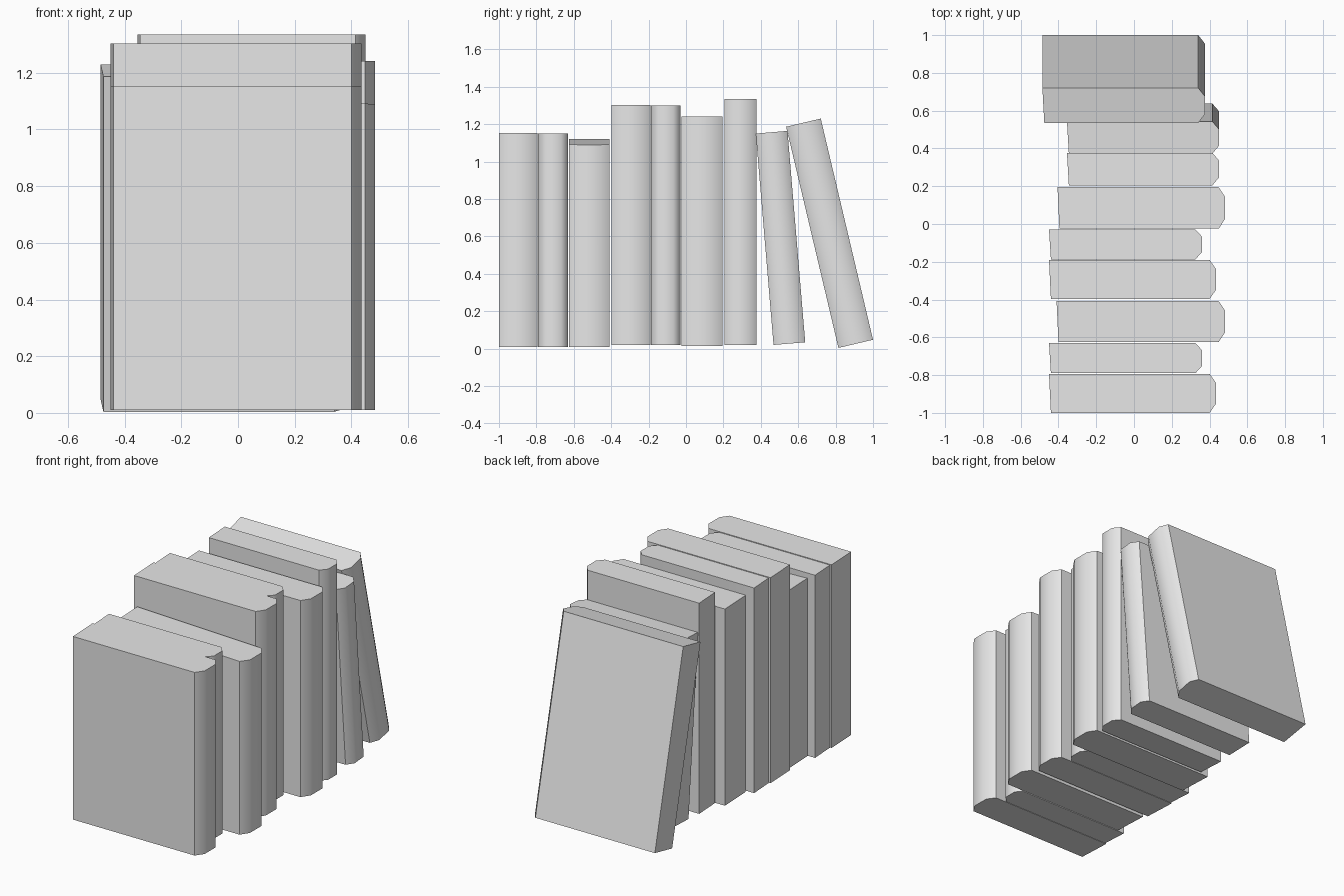
import bpy, bmesh, math
from mathutils import Matrix

if "Cube" in bpy.data.objects:
    bpy.data.objects.remove(bpy.data.objects["Cube"], do_unlink=True)

grey = bpy.data.materials.new("plain_grey")
grey.use_nodes = True
colour = (0.8, 0.8, 0.8, 1)
grey.diffuse_color = colour
grey.node_tree.nodes["Principled BSDF"].inputs["Base Color"].default_value = colour

SPINE_DEPTH = 0.035


def book(name, fore_edge, spine, y, z, thick, height, lean=0, top_slope=0):
    """Closed book: plan outline with a bevelled spine on +x, extruded upwards."""
    bevel = thick * 0.24
    outline = [
        (fore_edge + 0.01, 0),
        (spine - SPINE_DEPTH, 0),
        (spine, bevel),
        (spine, thick - bevel),
        (spine - SPINE_DEPTH, thick),
        (fore_edge, thick),
    ]
    bm = bmesh.new()
    low = [bm.verts.new((px, py, 0)) for px, py in outline]
    high = [bm.verts.new((px, py, height + top_slope * (spine - px)))
            for px, py in outline]
    bm.faces.new(low[::-1])
    bm.faces.new(high)
    for i in range(len(outline)):
        j = (i + 1) % len(outline)
        bm.faces.new((low[i], low[j], high[j], high[i]))
    # Lean about the lower front edge, then stand the book in its place
    place = Matrix.Translation((0, y, z)) @ Matrix.Rotation(math.radians(lean), 4, 'X')
    bm.transform(place)
    mesh = bpy.data.meshes.new(name)
    bm.to_mesh(mesh)
    bm.free()
    mesh.materials.append(grey)
    obj = bpy.data.objects.new(name, mesh)
    bpy.context.collection.objects.link(obj)
    # Rounded spine shading, crisp covers
    bpy.ops.object.select_all(action='DESELECT')
    obj.select_set(True)
    bpy.context.view_layer.objects.active = obj
    bpy.ops.object.shade_smooth_by_angle(angle=math.radians(48))


# Upright books, front to back
book("short_thick_book", -0.45, 0.435, -1.0, 0.01, 0.207, 1.143)
book("short_thin_book", -0.45, 0.36, -0.79, 0.01, 0.16, 1.14)
book("deep_short_book", -0.41, 0.483, -0.625, 0.01, 0.217, 1.08, top_slope=0.034)
book("tall_thick_book", -0.45, 0.435, -0.397, 0.02, 0.207, 1.283)
book("tall_thin_book", -0.45, 0.36, -0.187, 0.02, 0.158, 1.28)
book("deep_tall_book", -0.405, 0.483, -0.025, 0.015, 0.22, 1.227)
book("tallest_book", -0.355, 0.45, 0.205, 0.02, 0.172, 1.315)

# Books leaning against the row
book("leaning_thin_book", -0.355, 0.45, 0.468, 0.02, 0.17, 1.134, lean=4.8)
book("leaning_end_book", -0.485, 0.375, 0.815, 0.004, 0.19, 1.215, lean=13.3)
